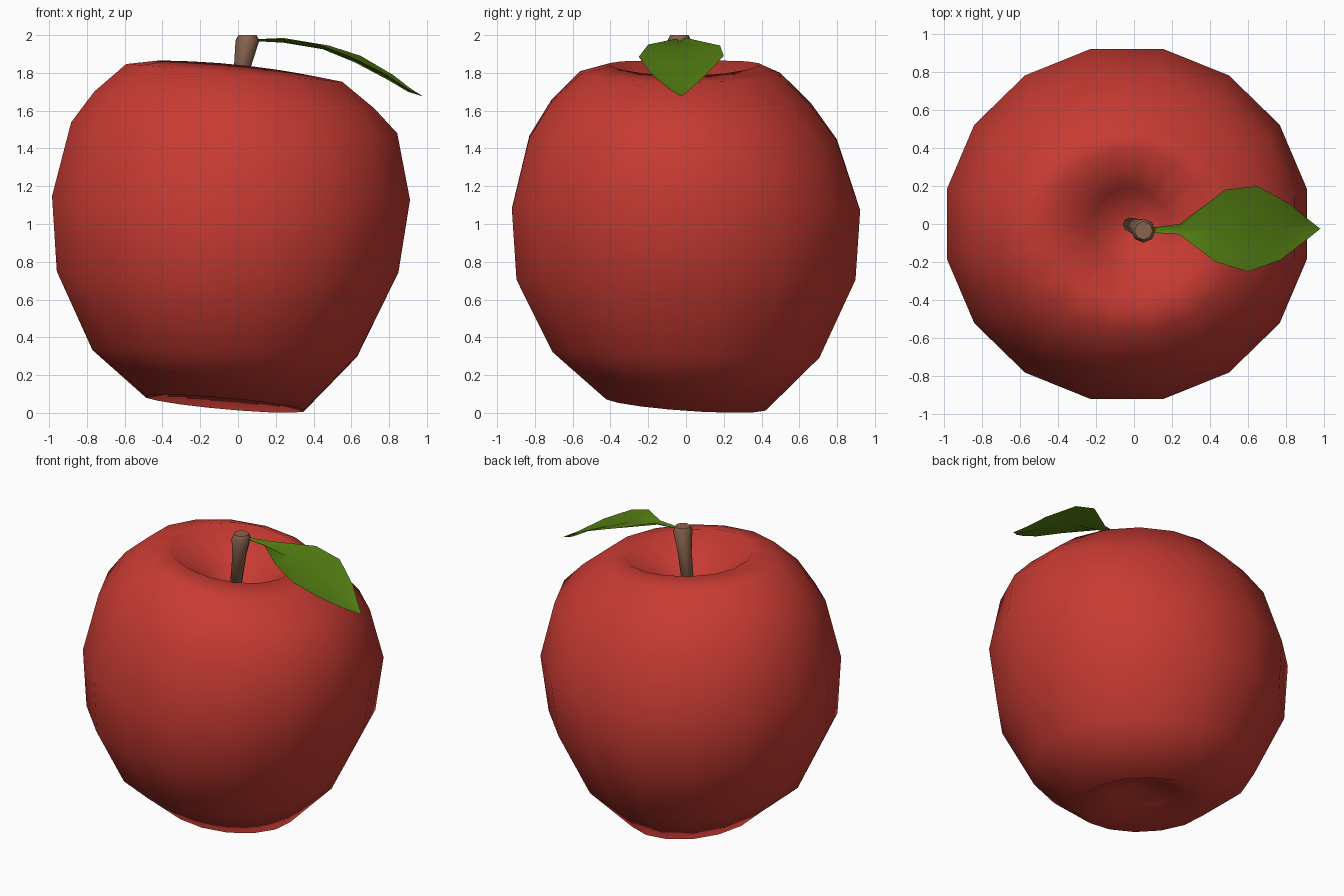
import bpy, math


def material(name, rgb):
    m = bpy.data.materials.new(name)
    m.diffuse_color = (*rgb, 1)
    return m


def add_object(name, verts, faces, mat):
    me = bpy.data.meshes.new(name)
    me.from_pydata(verts, [], faces)
    me.materials.append(mat)
    me.polygons.foreach_set("use_smooth", [True] * len(me.polygons))
    ob = bpy.data.objects.new(name, me)
    bpy.context.collection.objects.link(ob)
    return ob


def skin(rings, n):
    """Quads between successive rings (listed top to bottom), closed at both ends."""
    verts = [v for r in rings for v in r]
    faces = []
    for k in range(len(rings) - 1):
        for i in range(n):
            j = (i + 1) % n
            faces.append((k*n + i, (k+1)*n + i, (k+1)*n + j, k*n + j))
    last = (len(rings) - 1) * n
    faces.append(tuple(range(n)))
    faces.append(tuple(last + n - 1 - i for i in range(n)))
    return verts, faces


red = material("apple red", (0.57, 0.043, 0.032))
brown = material("stem brown", (0.25, 0.125, 0.075))
green = material("leaf green", (0.088, 0.21, 0.006))

# Apple body: centre x, y, z, radius x, y, tilt along x, tilt along y, saddle
N = 16
profile = [
    (-0.02, -0.01, 1.55, 0.06, 0.06, -0.005, 0, 0),
    (-0.02, -0.01, 1.64, 0.20, 0.20, -0.015, 0, 0),
    (-0.02, -0.01, 1.835, 0.41, 0.40, -0.04, 0, -0.01),
    (-0.02, -0.03, 1.797, 0.583, 0.54, -0.048, -0.005, 0.002),
    (-0.02, -0.025, 1.648, 0.755, 0.70, -0.045, -0.01, 0.008),
    (-0.02, -0.015, 1.48, 0.88, 0.83, -0.03, -0.01, 0.03),
    (-0.037, 0, 1.107, 0.966, 0.94, -0.01, -0.005, 0.033),
    (-0.055, 0, 0.726, 0.922, 0.915, -0.003, 0, 0.022),
    (-0.07, 0, 0.314, 0.714, 0.72, -0.018, -0.015, 0.004),
    (-0.07, 0, 0.049, 0.425, 0.43, -0.038, -0.03, 0),
    (-0.07, 0, 0.14, 0.20, 0.20, -0.015, -0.01, 0),
    (-0.07, 0, 0.18, 0.06, 0.06, -0.005, 0, 0),
]
rings = []
for cx, cy, cz, rx, ry, a, b, s in profile:
    ring = []
    for i in range(N):
        t = (i + 0.5) * math.tau / N
        ring.append((cx + rx*math.cos(t), cy + ry*math.sin(t),
                     cz + a*math.cos(t) + b*math.sin(t) + s*math.cos(2*t)))
    rings.append(ring)
add_object("apple_body", *skin(rings, N), red)

# Stem: leaning, wider at the top, with a bevelled end
S = 8
stem = [(0.05, -0.035, 2.0, 0.048), (0.05, -0.035, 1.972, 0.063),
        (0.025, -0.02, 1.84, 0.046), (-0.03, 0.0, 1.5, 0.034)]
rings = [[(x + r*math.cos(i*math.tau/S), y + r*math.sin(i*math.tau/S), z)
          for i in range(S)] for x, y, z, r in stem]
ob = add_object("stem", *skin(rings, S), brown)
ob.data.polygons[len(ob.data.polygons) - 2].use_smooth = False

# Leaf: folded sheet, each row is front edge, midrib, back edge
rows = [
    ((0.09, -0.045, 1.978), (0.09, -0.033, 1.968), (0.09, -0.02, 1.978)),
    ((0.24, -0.055, 1.98), (0.24, -0.03, 1.96), (0.24, 0.0, 1.985)),
    ((0.43, -0.20, 1.95), (0.45, -0.03, 1.925), (0.48, 0.18, 1.945)),
    ((0.60, -0.25, 1.885), (0.62, -0.03, 1.855), (0.65, 0.20, 1.89)),
    ((0.77, -0.19, 1.80), (0.79, -0.03, 1.765), (0.82, 0.105, 1.79)),
    ((0.90, -0.09, 1.715), (0.90, -0.027, 1.70), (0.91, 0.03, 1.72)),
]
verts = [v for r in rows for v in r] + [(0.98, -0.025, 1.675)]
faces = []
for k in range(len(rows) - 1):
    for c in range(2):
        p = k*3 + c
        faces.append((p, p + 3, p + 4, p + 1))
p, tip = (len(rows) - 1) * 3, len(verts) - 1
faces += [(p, tip, p + 1), (p + 1, tip, p + 2)]
add_object("leaf", verts, faces, green)
